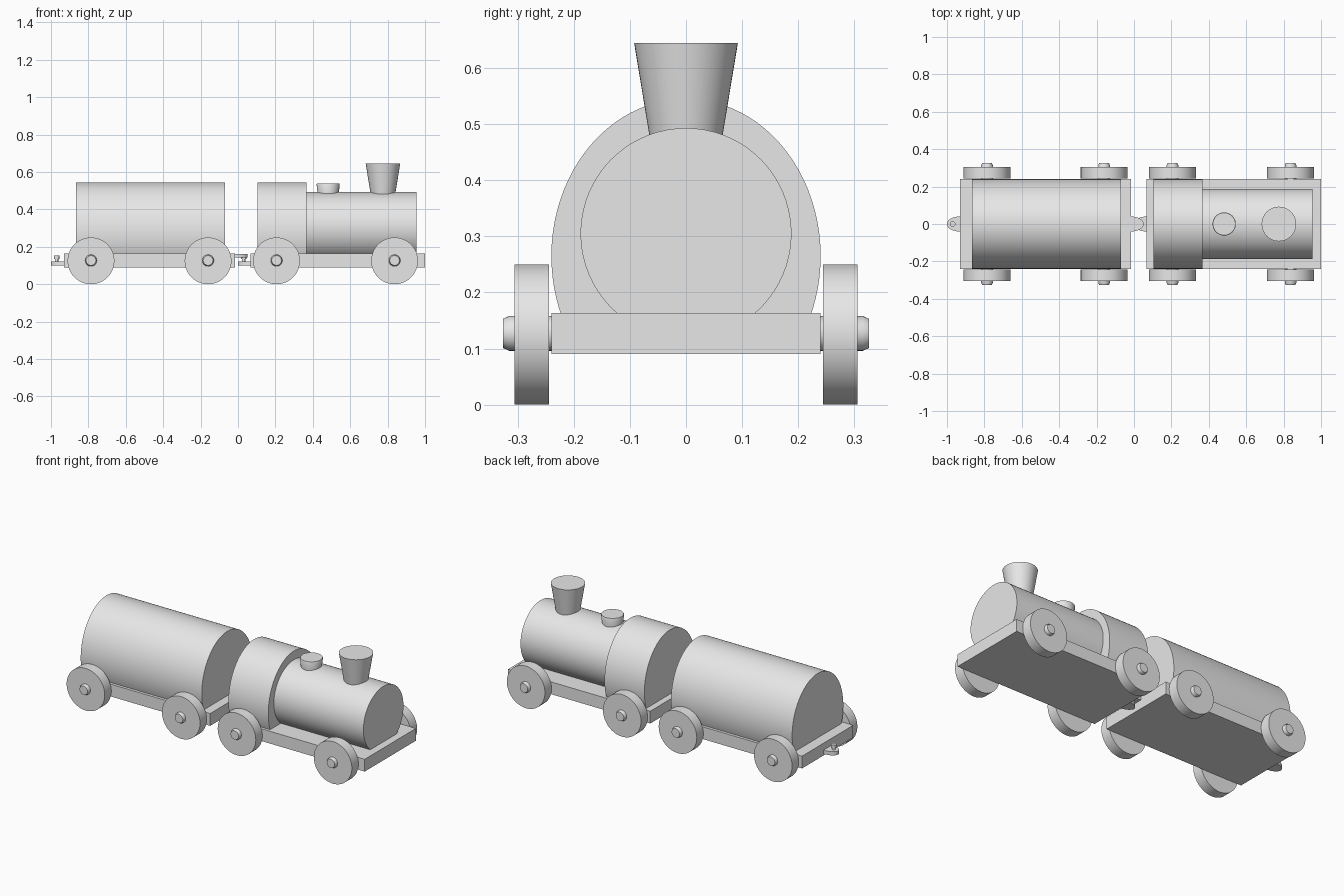
import bpy
import bmesh
from math import sin, cos, pi, radians, asin
from mathutils import Matrix, Vector

cube = bpy.data.objects.get("Cube")
if cube:
    bpy.data.objects.remove(cube, do_unlink=True)

GREY = (0.8, 0.8, 0.8)
paint = bpy.data.materials.new("light grey")
paint.diffuse_color = (*GREY, 1)
paint.use_nodes = True
paint.node_tree.nodes["Principled BSDF"].inputs["Base Color"].default_value = (*GREY, 1)

DECK_LOW, DECK_TOP = 0.09, 0.163
HALF_WIDTH = 0.24
WHEEL_R = 0.125


def finish(name, bm, angle=35):
    """Turn a bmesh into a named, painted, smooth-shaded object."""
    bmesh.ops.recalc_face_normals(bm, faces=bm.faces)
    mesh = bpy.data.meshes.new(name)
    bm.to_mesh(mesh)
    bm.free()
    obj = bpy.data.objects.new(name, mesh)
    bpy.context.collection.objects.link(obj)
    mesh.materials.append(paint)
    bpy.ops.object.select_all(action='DESELECT')
    obj.select_set(True)
    bpy.context.view_layer.objects.active = obj
    bpy.ops.object.shade_smooth_by_angle(angle=radians(angle))
    return obj


def box(name, x0, x1, y, z0, z1):
    bm = bmesh.new()
    bmesh.ops.create_cube(bm, size=1)
    bmesh.ops.scale(bm, vec=(x1 - x0, 2 * y, z1 - z0), verts=bm.verts)
    bmesh.ops.translate(bm, vec=((x0 + x1) / 2, 0, (z0 + z1) / 2), verts=bm.verts)
    return finish(name, bm)


def turned(name, profile, origin, axis='Z', segments=48, scale=(1, 1, 1)):
    """Closed turned solid from (radius, distance along axis) pairs."""
    bm = bmesh.new()
    rings = []
    for r, h in profile:
        rings.append([bm.verts.new((r * cos(2 * pi * i / segments),
                                    r * sin(2 * pi * i / segments), h))
                      for i in range(segments)])
    for a, b in zip(rings, rings[1:]):
        for i in range(segments):
            j = (i + 1) % segments
            bm.faces.new((a[i], a[j], b[j], b[i]))
    bm.faces.new(rings[0])
    bm.faces.new(rings[-1])
    turn = {'Z': Matrix(), 'Y': Matrix.Rotation(-pi / 2, 4, 'X')}[axis]
    place = Matrix.Translation(Vector(origin)) @ turn @ Matrix.Diagonal((*scale, 1))
    bmesh.ops.transform(bm, matrix=place, verts=bm.verts)
    return finish(name, bm)


def barrel(name, x0, x1, half_y, half_z, centre_z, steps=56):
    """Elliptical shell along x, cut flat where it rests on the deck."""
    floor = DECK_TOP - 0.01
    start = asin((floor - centre_z) / half_z)
    bm = bmesh.new()
    outline = []
    for i in range(steps + 1):
        t = start + (pi - 2 * start) * i / steps
        outline.append(bm.verts.new((x0, half_y * cos(t), centre_z + half_z * sin(t))))
    end = bm.faces.new(outline)
    out = bmesh.ops.extrude_face_region(bm, geom=[end], use_keep_orig=True)
    moved = [v for v in out["geom"] if isinstance(v, bmesh.types.BMVert)]
    bmesh.ops.translate(bm, vec=(x1 - x0, 0, 0), verts=moved)
    return finish(name, bm)


def wheel_pair(name, x):
    for side, label in ((1, "left"), (-1, "right")):
        turned(f"{name}_{label}_wheel", [(WHEEL_R, -0.031), (WHEEL_R, 0.031)],
               (x, side * 0.275, WHEEL_R), 'Y', 64)
    # axle with tapered ends showing as hubs
    turned(f"{name}_axle", [(0.026, -0.326), (0.031, -0.315), (0.031, 0.315), (0.026, 0.326)],
           (x, 0, WHEEL_R + 0.002), 'Y', 32)


def coupling_plate(name, x, z0, z1):
    turned(name, [(1, z0), (1, z1)], (x, 0, 0), scale=(0.067, 0.04, 1))


def rear_coupling(name, x):
    coupling_plate(f"{name}_coupling_plate", x, 0.1, 0.122)
    turned(f"{name}_coupling_pin",
           [(0.009, 0.11), (0.009, 0.134), (0.015, 0.136), (0.015, 0.154)],
           (x - 0.037, 0, 0), segments=24)


# Wagon
box("wagon_deck", -0.93, -0.015, HALF_WIDTH, DECK_LOW, DECK_TOP)
barrel("wagon_tank", -0.865, -0.07, HALF_WIDTH, 0.28, 0.265)
wheel_pair("wagon_rear", -0.786)
wheel_pair("wagon_front", -0.16)
rear_coupling("wagon", -0.933)
coupling_plate("wagon_front_coupling_plate", -0.015, 0.142, 0.162)

# Engine
box("engine_deck", 0.067, 1.0, HALF_WIDTH, DECK_LOW, DECK_TOP)
barrel("engine_cab", 0.105, 0.367, HALF_WIDTH, 0.28, 0.265)
barrel("engine_boiler", 0.36, 0.955, 0.188, 0.188, 0.305)
wheel_pair("engine_rear", 0.206)
wheel_pair("engine_front", 0.837)
rear_coupling("engine", 0.067)

# Chimney and steam dome
turned("chimney", [(0.062, 0.46), (0.0925, 0.645)], (0.775, 0, 0))
turned("steam_dome", [(0.055, 0.47), (0.062, 0.535), (0.06, 0.539)], (0.482, 0, 0))
